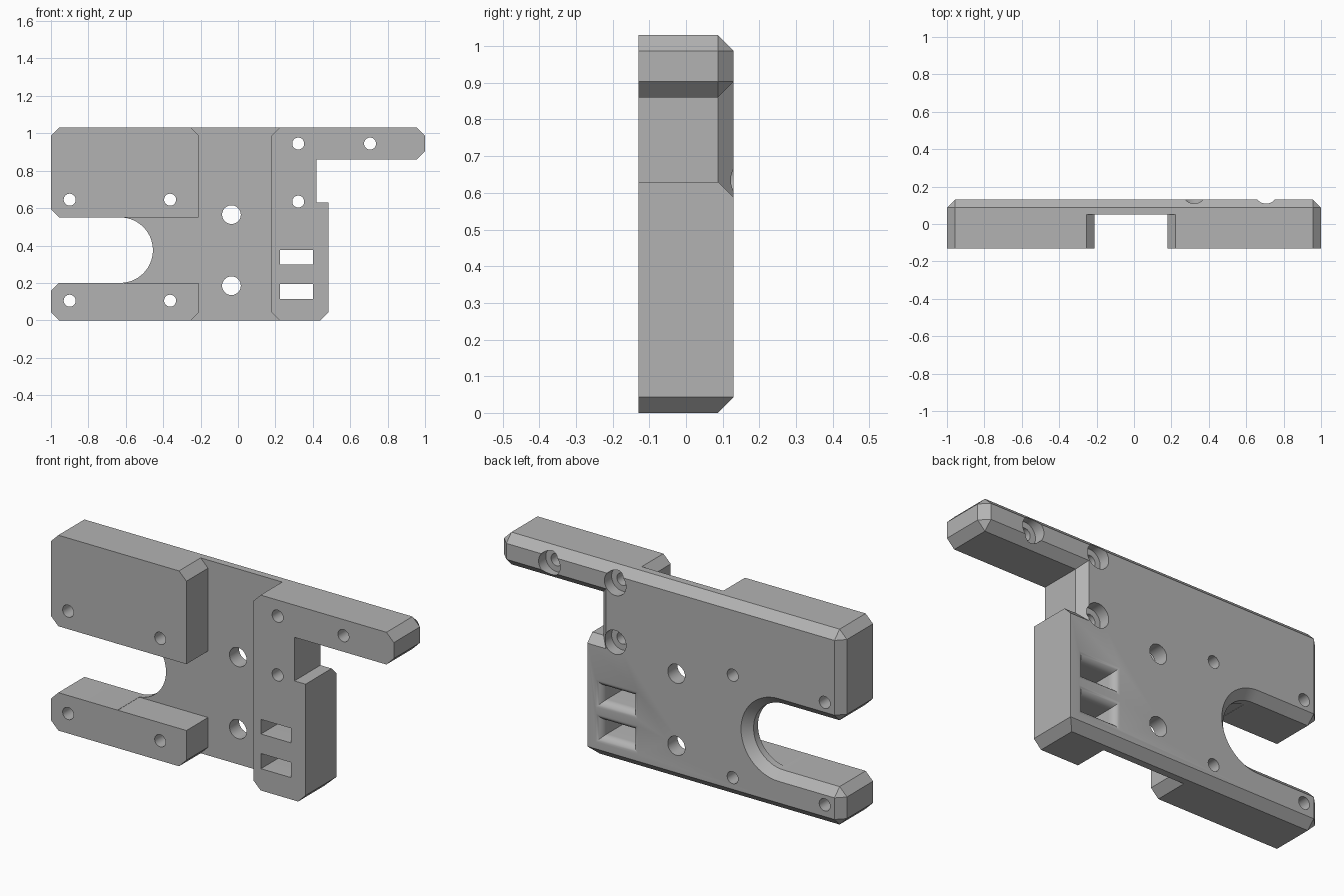
import bpy, bmesh, math
from mathutils import Vector, Matrix

if "Cube" in bpy.data.objects:
    bpy.data.objects.remove(bpy.data.objects["Cube"], do_unlink=True)

FRONT, BACK, CH = -0.13, 0.13, 0.043
WEB = 0.05          # front of the thin web between the blocks

grey = bpy.data.materials.new("plain grey")
grey.use_nodes = True
grey.diffuse_color = (0.45, 0.45, 0.45, 1)
grey.node_tree.nodes["Principled BSDF"].inputs["Base Color"].default_value = (0.45, 0.45, 0.45, 1)


def loft(name, rings):
    """Solid from rings of (y, [(x, z), ...]) with equal point counts."""
    bm = bmesh.new()
    loops = [[bm.verts.new((x, y, z)) for x, z in pts] for y, pts in rings]
    for a, b in zip(loops, loops[1:]):
        for i in range(len(a)):
            j = (i + 1) % len(a)
            bm.faces.new((a[i], a[j], b[j], b[i]))
    bm.faces.new(loops[0][::-1])
    bm.faces.new(loops[-1])
    bmesh.ops.remove_doubles(bm, verts=bm.verts, dist=1e-5)
    bmesh.ops.recalc_face_normals(bm, faces=bm.faces)
    mesh = bpy.data.meshes.new(name)
    bm.to_mesh(mesh)
    bm.free()
    obj = bpy.data.objects.new(name, mesh)
    bpy.context.collection.objects.link(obj)
    mesh.materials.append(grey)
    return obj


def circle(x, z, r, n=40):
    return [(x + r * math.cos(math.tau * i / n), z + r * math.sin(math.tau * i / n)) for i in range(n)]


def rect(x0, x1, z0, z1, g=0):
    return [(x0 - g, z0 - g), (x1 + g, z0 - g), (x1 + g, z1 + g), (x0 - g, z1 + g)]


def cut(body, cutter):
    mod = body.modifiers.new("cut", 'BOOLEAN')
    mod.operation, mod.solver, mod.object = 'DIFFERENCE', 'EXACT', cutter
    bpy.context.view_layer.objects.active = body
    bpy.ops.object.modifier_apply(modifier=mod.name)
    bpy.data.objects.remove(cutter, do_unlink=True)


# Outline of the bracket: x, z, corner cut off or not
steps = 28
arc = [(-0.63 + 0.175 * math.sin(math.pi * i / steps),
        0.375 + 0.175 * math.cos(math.pi * i / steps), 0) for i in range(steps + 1)]
outline = [(-1, 0, 1), (0.485, 0, 1), (0.485, 0.63, 0), (0.42, 0.63, 0), (0.42, 0.86, 0),
           (1, 0.86, 1), (1, 1.03, 1), (-1, 1.03, 1), (-1, 0.55, 1)] + arc + [(-1, 0.2, 1)]

# Full-depth body with its back rim bevelled, except along the short straight side
side, rim = [], []
for i, (x, z, clipped) in enumerate(outline):
    p = Vector((x, z))
    prev = Vector(outline[i - 1][:2])
    nxt = Vector(outline[(i + 1) % len(outline)][:2])
    d1, d2 = (p - prev).normalized(), (nxt - p).normalized()
    normals = Matrix(((-d1.y, d1.x), (-d2.y, d2.x)))
    widths = Vector((0 if i == 2 else CH, 0 if i == 1 else CH))
    inner = p + normals.inverted() @ widths
    side += [p - d1 * CH, p + d2 * CH] if clipped else [p]
    rim += [inner] * (2 if clipped else 1)
body = loft("bracket_body", [(FRONT, side), (BACK - CH, side), (BACK, rim)])

# Front channel with flared mouths, plus the recess leading to the round notch
xa, xb, top, out = -0.21, 0.18, 1.03, 0.1
channel = [(xa - CH - out, -out), (xb + CH + out, -out), (xb, CH), (xb, top - CH),
           (xb + CH + out, top + out), (xa - CH - out, top + out), (xa, top - CH),
           (xa, 0.55), (-0.61, 0.55), (-0.61, 0.2), (xa, 0.2), (xa, CH)]
cut(body, loft("channel_cutter", [(FRONT - out, channel), (WEB, channel)]))

# Plain through holes
holes = [(x, z, 0.032) for x in (-0.9, -0.363) for z in (0.105, 0.645)]
holes += [(-0.035, z, 0.05) for z in (0.185, 0.565)]
for x, z, r in holes:
    ring = circle(x, z, r)
    cut(body, loft("hole_cutter", [(-0.2, ring), (0.2, ring)]))

# Counterbored holes, wide at the back
for x, z in ((0.322, 0.945), (0.706, 0.945), (0.322, 0.635)):
    small, wide = circle(x, z, 0.032), circle(x, z, 0.063)
    cut(body, loft("counterbore_cutter", [(-0.2, small), (0.07, small), (0.07, wide), (0.2, wide)]))

# Strap slots with rounded mouths at the back
for z0, z1 in ((0.115, 0.195), (0.298, 0.375)):
    rings = [(-0.2, rect(0.225, 0.4, z0, z1))]
    for k in range(9):
        t = math.pi / 2 * k / 8
        rings.append((BACK - CH + (CH + 0.001) * math.sin(t),
                      rect(0.225, 0.4, z0, z1, CH * (1 - math.cos(t)))))
    rings.append((0.2, rings[-1][1]))
    cut(body, loft("slot_cutter", rings))

# Smooth the round walls, keep the edges sharp
bpy.ops.object.select_all(action='DESELECT')
body.select_set(True)
bpy.context.view_layer.objects.active = body
bpy.ops.object.shade_smooth_by_angle(angle=math.radians(30))
